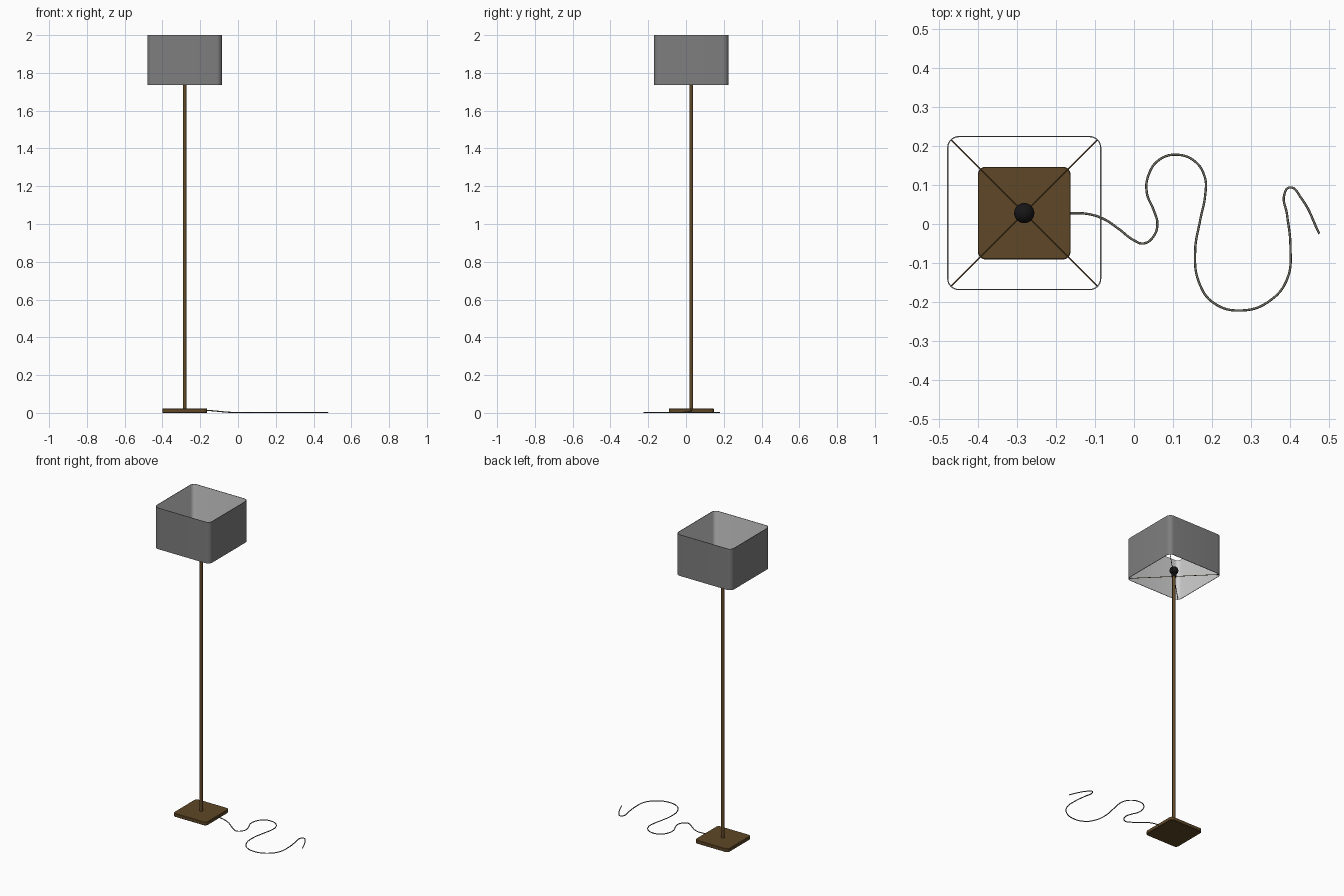
import bpy, bmesh, math
from mathutils import Vector

old = bpy.data.objects.get("Cube")
if old:
    bpy.data.objects.remove(old)

CX, CY = -0.282, 0.028      # lamp axis
SHADE_LOW, SHADE_TOP = 1.735, 2.0
SHADE_HALF, WALL = 0.198, 0.003


def material(name, r, g, b):
    m = bpy.data.materials.new(name)
    m.use_nodes = True
    m.diffuse_color = (r, g, b, 1)
    bsdf = next(n for n in m.node_tree.nodes if n.type == 'BSDF_PRINCIPLED')
    bsdf.inputs["Base Color"].default_value = (r, g, b, 1)
    bsdf.inputs["Roughness"].default_value = 0.7
    return m


grey = material("grey fabric", 0.21, 0.21, 0.21)
lining = material("pale lining", 0.63, 0.63, 0.63)
bronze = material("dark bronze", 0.115, 0.064, 0.02)
black = material("black", 0.008, 0.008, 0.008)
cord_tone = material("cord", 0.16, 0.15, 0.12)


def smooth(obj, angle=35):
    bpy.ops.object.select_all(action='DESELECT')
    obj.select_set(True)
    bpy.context.view_layer.objects.active = obj
    bpy.ops.object.shade_smooth_by_angle(angle=math.radians(angle))


def finish(name, bm, *mats):
    bmesh.ops.recalc_face_normals(bm, faces=bm.faces)
    mesh = bpy.data.meshes.new(name)
    bm.to_mesh(mesh)
    bm.free()
    obj = bpy.data.objects.new(name, mesh)
    bpy.context.collection.objects.link(obj)
    for m in mats:
        mesh.materials.append(m)
    smooth(obj)
    return obj


def rounded_square(bm, half, radius, z, steps=8):
    """Ring of vertices around the lamp axis."""
    ring = []
    for quarter in range(4):
        mid = math.radians(45 + 90 * quarter)
        reach = (half - radius) * math.sqrt(2)
        for i in range(steps + 1):
            a = math.radians(90 * (quarter + i / steps))
            ring.append(bm.verts.new((CX + reach * math.cos(mid) + radius * math.cos(a),
                                      CY + reach * math.sin(mid) + radius * math.sin(a), z)))
    return ring


def bridge(bm, low, high, slot=0):
    n = len(low)
    for i in range(n):
        j = (i + 1) % n
        bm.faces.new((low[i], low[j], high[j], high[i])).material_index = slot


def rod(name, start, end, radius, mat, sides=20):
    a, b = Vector(start), Vector(end)
    bm = bmesh.new()
    bmesh.ops.create_cone(bm, cap_ends=True, segments=sides, radius1=radius,
                          radius2=radius, depth=(b - a).length)
    obj = finish(name, bm, mat)
    obj.location = (a + b) / 2
    obj.rotation_euler = (b - a).to_track_quat('Z', 'Y').to_euler()
    return obj


# Base plate with softened edges
bm = bmesh.new()
soft = 0.002
rings = [rounded_square(bm, 0.119 - inset, 0.02 - inset, z)
         for inset, z in ((soft, 0), (0, soft), (0, 0.022 - soft), (soft, 0.022))]
for low, high in zip(rings, rings[1:]):
    bridge(bm, low, high)
bm.faces.new(rings[0])
bm.faces.new(rings[-1])
finish("base_plate", bm, bronze)

# Pole, lamp socket and bulb
rod("pole", (CX, CY, 0.02), (CX, CY, SHADE_LOW + 0.005), 0.01, bronze, 24)
rod("socket", (CX, CY, SHADE_LOW), (CX, CY, 1.77), 0.014, black, 24)
bm = bmesh.new()
bmesh.ops.create_uvsphere(bm, u_segments=28, v_segments=16, radius=0.026)
bulb = finish("bulb", bm, black)
bulb.location = (CX, CY, 1.778)

# Open shade: grey outside, pale inside
bm = bmesh.new()
outer, inner = [[rounded_square(bm, SHADE_HALF - t, 0.03 - t, z)
                 for z in (SHADE_LOW, SHADE_TOP)] for t in (0, WALL)]
bridge(bm, outer[0], outer[1])
bridge(bm, inner[0], inner[1], 1)
bridge(bm, outer[0], inner[0])
bridge(bm, outer[1], inner[1])
finish("shade", bm, grey, lining)

# Wire spokes from the socket to the shade corners
reach = SHADE_HALF - 0.011
for sx, side in ((1, "left"), (-1, "right")):
    for sy, end in ((-1, "front"), (1, "back")):
        rod(f"spoke_{end}_{side}", (CX, CY, SHADE_LOW + 0.004),
            (CX + sx * reach, CY + sy * reach, SHADE_LOW + 0.004), 0.0018, bronze, 8)

# Power cord winding across the floor
path = [(-.17, .028), (-.12, .026), (-.08, .014), (-.04, -.012), (0, -.042), (.025, -.05),
        (.05, -.032), (.06, 0), (.05, .037), (.033, .08), (.037, .125), (.065, .165),
        (.108, .178), (.155, .162), (.182, .12), (.183, .075), (.17, .01), (.157, -.07),
        (.167, -.15), (.205, -.203), (.28, -.222), (.352, -.195), (.394, -.14),
        (.402, -.06), (.393, .025), (.386, .075), (.4, .094), (.43, .066), (.476, -.025)]
heights = [.014, .01, .006]
curve = bpy.data.curves.new("power_cord", 'CURVE')
curve.dimensions = '3D'
curve.bevel_depth = 0.003
curve.bevel_resolution = 2
curve.resolution_u = 8
curve.use_fill_caps = True
spline = curve.splines.new('BEZIER')
spline.bezier_points.add(len(path) - 1)
for i, (point, (x, y)) in enumerate(zip(spline.bezier_points, path)):
    point.co = (x, y, heights[i] if i < len(heights) else 0.003)
    point.handle_left_type = point.handle_right_type = 'AUTO'
curve.materials.append(cord_tone)
cord = bpy.data.objects.new("power_cord", curve)
bpy.context.collection.objects.link(cord)
